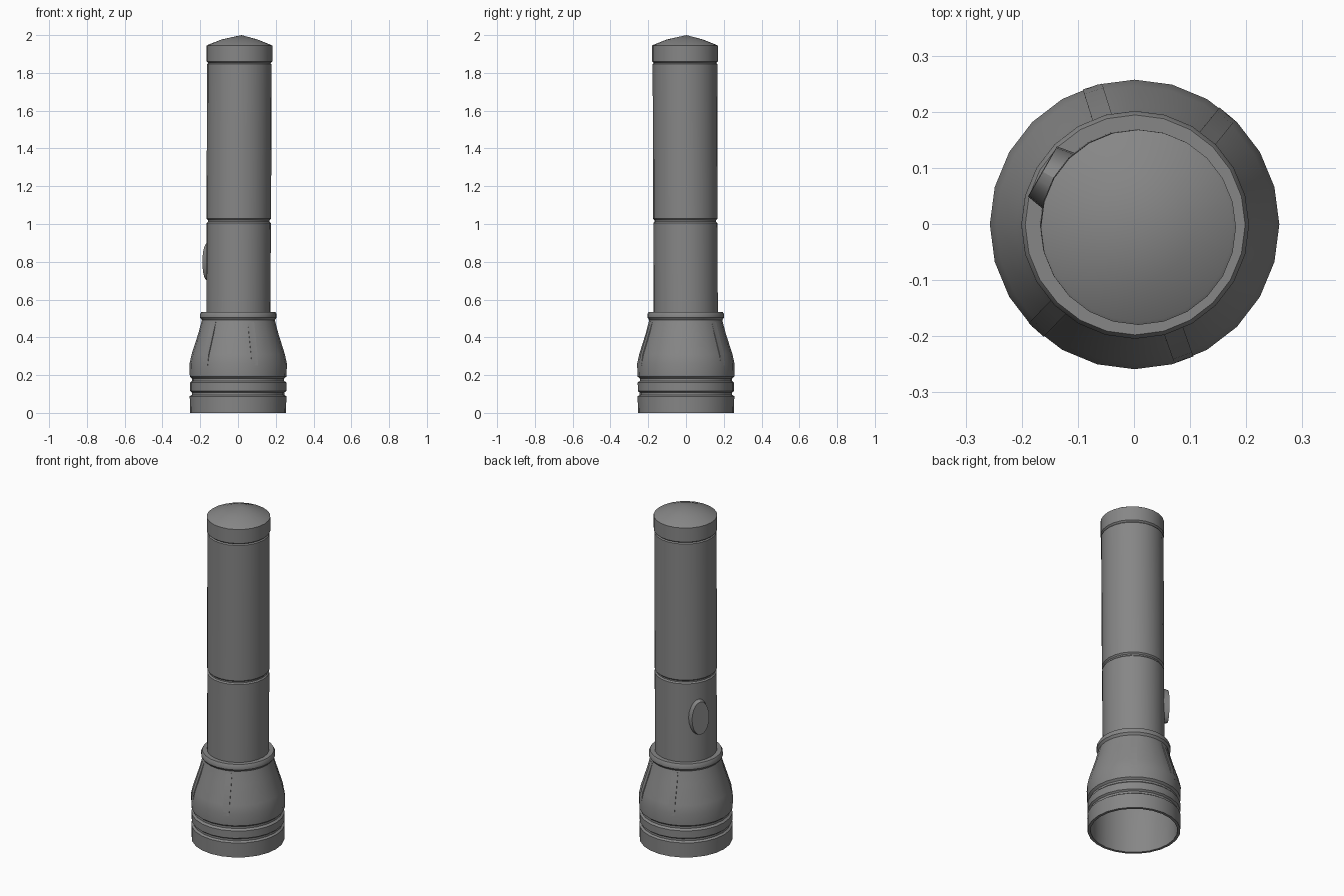
import bpy, bmesh, math
from mathutils import Matrix, Vector

cube = bpy.data.objects.get("Cube")
if cube:
    bpy.data.objects.remove(cube, do_unlink=True)

SEG = 24

metal = bpy.data.materials.new("grey metal")
metal.use_nodes = True
GREY = (0.24, 0.24, 0.24, 1)
metal.diffuse_color = GREY
metal.node_tree.nodes["Principled BSDF"].inputs["Base Color"].default_value = GREY


def finish(name, bm, angle=32):
    # slight lean of the long body
    for v in bm.verts:
        v.co.x += 0.004 * v.co.z
        v.co.y -= 0.003 * v.co.z
    mesh = bpy.data.meshes.new(name)
    bm.to_mesh(mesh)
    bm.free()
    mesh.materials.append(metal)
    ob = bpy.data.objects.new(name, mesh)
    bpy.context.collection.objects.link(ob)
    bpy.ops.object.select_all(action='DESELECT')
    ob.select_set(True)
    bpy.context.view_layer.objects.active = ob
    bpy.ops.object.shade_smooth_by_angle(angle=math.radians(angle))
    return ob


def lathe(name, profile, closed=False, apex=None):
    """Spin (radius, z) points around z; apex adds a centre point on top."""
    bm = bmesh.new()
    rings = []
    for r, z in profile:
        rings.append([bm.verts.new((r * math.cos(2 * math.pi * k / SEG),
                                    r * math.sin(2 * math.pi * k / SEG), z))
                      for k in range(SEG)])
    pairs = list(zip(rings, rings[1:]))
    if closed:
        pairs.append((rings[-1], rings[0]))
    for a, b in pairs:
        for k in range(SEG):
            n = (k + 1) % SEG
            bm.faces.new((a[k], a[n], b[n], b[k]))
    if apex:
        tip = bm.verts.new(apex)
        for k in range(SEG):
            bm.faces.new((rings[-1][k], rings[-1][(k + 1) % SEG], tip))
    return finish(name, bm)


# Hollow flared head: inner wall downwards, rim, then grooved outer wall
lathe("head", [
    (0.160, 0.50), (0.195, 0.42), (0.240, 0.26), (0.238, 0.0),
    (0.254, 0.0), (0.256, 0.088), (0.245, 0.096), (0.245, 0.108),
    (0.255, 0.116), (0.255, 0.160), (0.244, 0.170), (0.244, 0.182),
    (0.256, 0.192), (0.258, 0.26), (0.247, 0.31), (0.212, 0.42), (0.191, 0.50)],
    closed=True)

# Collar between head and barrel
lathe("collar", [(0.165, 0.485), (0.188, 0.485), (0.203, 0.505), (0.203, 0.522),
                 (0.196, 0.535), (0.165, 0.535)], closed=True)

# Barrel in two sections with a narrow joint groove
lathe("lower_barrel", [(0.170, 0.50), (0.170, 1.005), (0.163, 1.012)])
lathe("upper_barrel", [(0.163, 1.012), (0.163, 1.020), (0.171, 1.028),
                       (0.171, 1.846), (0.165, 1.852)])

# Tail cap with a shallow pointed end
lathe("tail_cap", [(0.165, 1.852), (0.174, 1.860), (0.174, 1.944),
                   (0.168, 1.948), (0.095, 1.977)], apex=(0.010, 0.008, 2.0))

# Oval push switch on the lower barrel
bm = bmesh.new()
bmesh.ops.create_cone(bm, cap_ends=True, segments=20, radius1=1, radius2=0.86, depth=1)
bm.transform(Matrix.Diagonal((0.115, 0.060, 0.05, 1)))
bm.transform(Matrix.Rotation(math.pi / 2, 4, 'Y'))
bm.transform(Matrix.Translation((0.167, 0, 0.80)))
bm.transform(Matrix.Rotation(math.radians(150), 4, 'Z'))
finish("switch_button", bm)

# Four slim ribs running down the head flare
for i, deg in enumerate((50, 107, 227, 290)):
    bm = bmesh.new()
    outline = [(0.257, 0.25), (0.249, 0.31), (0.214, 0.42), (0.195, 0.48)]
    pts = outline + [(r - 0.012, z) for r, z in reversed(outline)]
    face = bm.faces.new([bm.verts.new((r, -0.018, z)) for r, z in pts])
    ext = bmesh.ops.extrude_face_region(bm, geom=[face])
    bmesh.ops.translate(bm, vec=Vector((0, 0.036, 0)),
                        verts=[g for g in ext["geom"] if isinstance(g, bmesh.types.BMVert)])
    bmesh.ops.recalc_face_normals(bm, faces=bm.faces)
    bm.transform(Matrix.Rotation(math.radians(deg), 4, 'Z'))
    finish("head_rib_%d" % (i + 1), bm)
